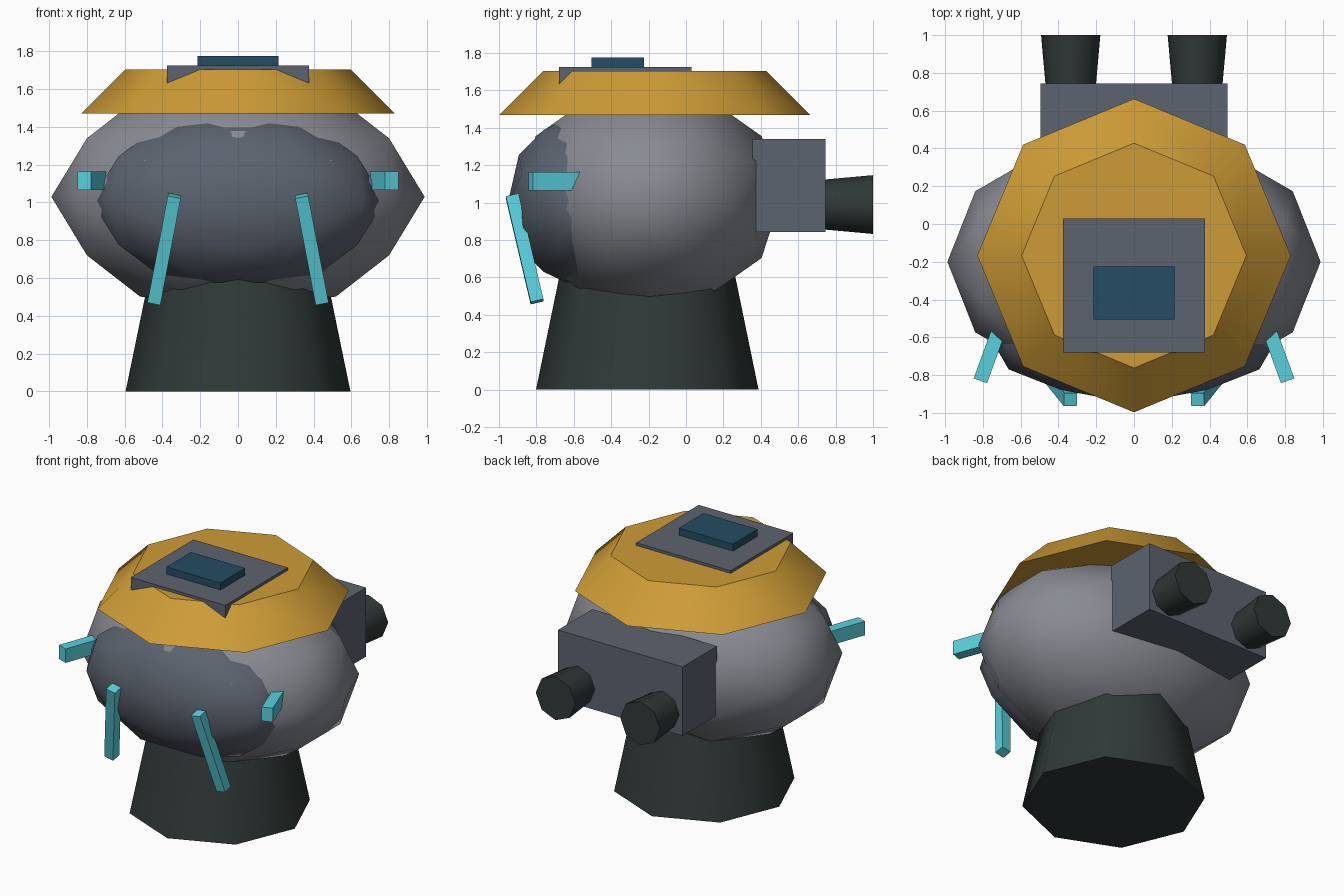
import bpy, bmesh
from math import radians, atan2, sqrt
from mathutils import Matrix, Vector, Euler

cube = bpy.data.objects.get("Cube")
if cube:
    bpy.data.objects.remove(cube, do_unlink=True)


def material(name, *rgb):
    """Flat material from 0-255 display values."""
    linear = [((c / 255 + 0.055) / 1.055) ** 2.4 for c in rgb] + [1.0]
    mat = bpy.data.materials.new(name)
    mat.use_nodes = True
    mat.diffuse_color = linear
    bsdf = mat.node_tree.nodes["Principled BSDF"]
    bsdf.inputs["Base Color"].default_value = linear
    return mat


GREY = material("body grey", 137, 139, 147)
SLATE = material("slate grey", 92, 99, 111)
DARK = material("dark rubber", 48, 57, 56)
GOLD = material("gold", 206, 156, 54)
CYAN = material("cyan", 88, 208, 220)
BLUE = material("deep blue", 36, 77, 99)


def finish(name, bm, mat):
    mesh = bpy.data.meshes.new(name)
    bm.to_mesh(mesh)
    bm.free()
    mesh.materials.append(mat)
    obj = bpy.data.objects.new(name, mesh)
    bpy.context.collection.objects.link(obj)
    return obj


def box(name, mat, centre, size, tilt=(0, 0, 0)):
    bm = bmesh.new()
    bmesh.ops.create_cube(bm, size=1)
    bm.transform(Matrix.LocRotScale(Vector(centre), Euler(tilt), Vector(size)))
    return finish(name, bm, mat)


def ellipsoid(name, mat, centre, radii):
    """Low-poly icosphere turned so that its edge midpoints sit on the axes."""
    bm = bmesh.new()
    bmesh.ops.create_icosphere(bm, subdivisions=2, radius=1)
    bm.transform(Matrix.Rotation(-atan2(2, 1 + sqrt(5)), 4, "Y"))
    bm.transform(Matrix.LocRotScale(Vector(centre), None, Vector(radii)))
    for f in bm.faces:
        f.smooth = True
    return finish(name, bm, mat)


def frustum(name, mat, base, r_base, r_top, height, tilt=(0, 0, 0)):
    """Eight-sided tapered drum with smooth sides and flat caps."""
    bm = bmesh.new()
    bmesh.ops.create_cone(bm, cap_ends=True, segments=8, radius1=r_base,
                          radius2=r_top, depth=height)
    for f in bm.faces:
        f.smooth = len(f.verts) == 4
    bm.transform(Matrix.Translation((0, 0, height / 2)))
    bm.transform(Matrix.LocRotScale(Vector(base), Euler(tilt), None))
    return finish(name, bm, mat)


# Neck, head and face panel
frustum("neck", DARK, (0, -0.207, 0), 0.595, 0.42, 0.85)
ellipsoid("head", GREY, (0, -0.2, 1.03), (0.988, 0.71, 0.62))
ellipsoid("face_panel", SLATE, (0, -0.57, 1.01), (0.78, 0.38, 0.47))

# Hat with its plate and badge
frustum("hat", GOLD, (0, -0.167, 1.47), 0.83, 0.595, 0.235)
box("hat_plate", SLATE, (0, -0.325, 1.677), (0.75, 0.71, 0.095))
box("hat_badge", BLUE, (0, -0.365, 1.745), (0.43, 0.28, 0.06))

# Back unit
box("back_unit", SLATE, (0, 0.55, 1.092), (0.99, 0.39, 0.495))

# Paired parts
for side, label in ((1, "left"), (-1, "right")):
    frustum(f"{label}_nozzle", DARK, (side * 0.335, 0.7, 0.99),
            0.13, 0.157, 0.3, (radians(-90), 0, 0))
    box(f"{label}_tusk", CYAN, (side * 0.39, -0.863, 0.753),
        (0.07, 0.07, 0.59), (radians(13), radians(-10.8 * side), 0))
    box(f"{label}_cheek_bar", CYAN, (side * 0.745, -0.642, 1.115),
        (0.075, 0.4, 0.1), (0, 0, radians(20 * side)))
